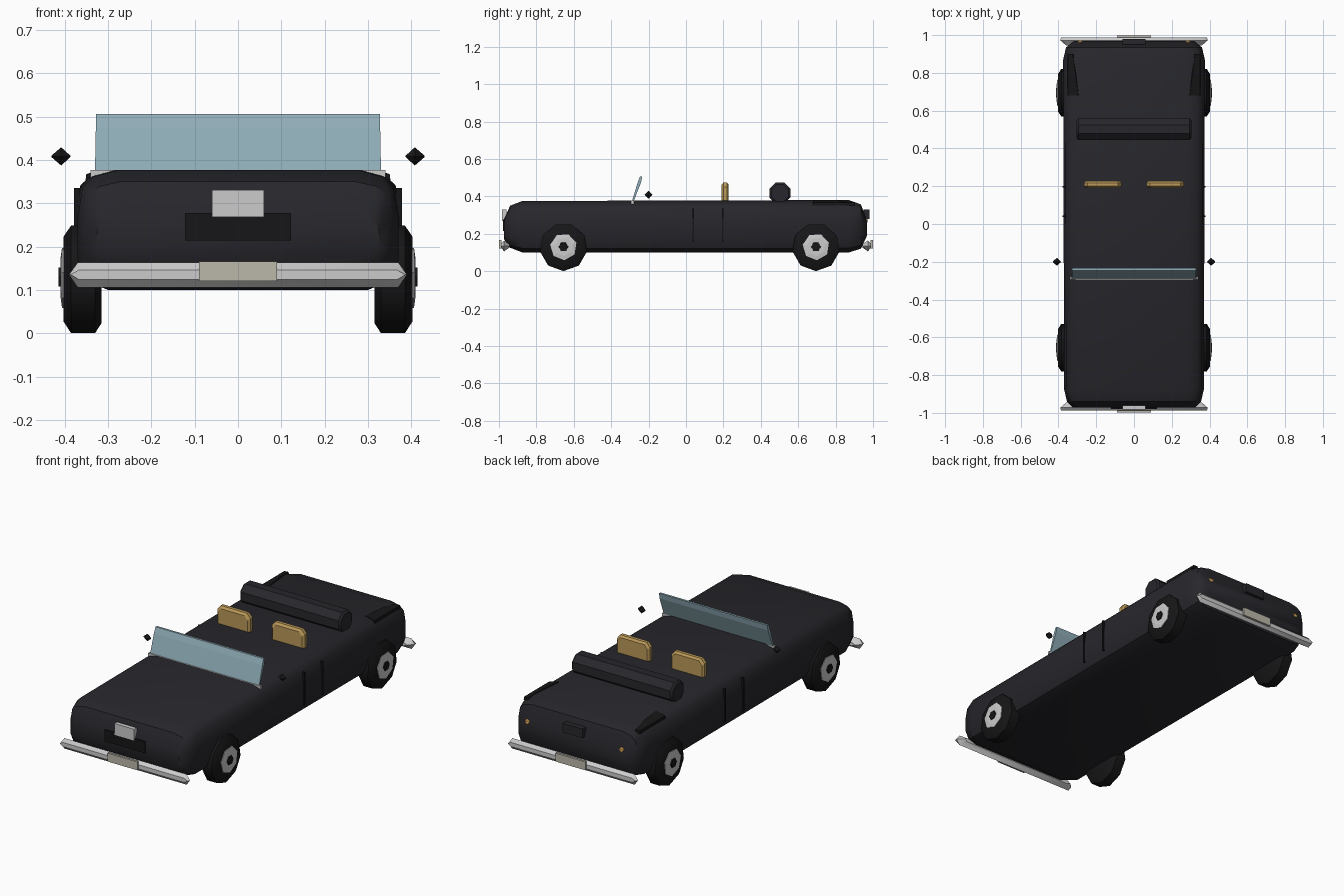
import bpy, bmesh
from math import sin, cos, pi
from mathutils import Matrix

if "Cube" in bpy.data.objects:
    bpy.data.objects.remove(bpy.data.objects["Cube"])


def material(name, color):
    m = bpy.data.materials.new(name)
    m.diffuse_color = (*color, 1)
    m.use_nodes = True
    m.node_tree.nodes["Principled BSDF"].inputs["Base Color"].default_value = m.diffuse_color
    return m


PAINT = material("dark_paint", (0.02, 0.02, 0.025))
BLACK = material("black_rubber", (0.008, 0.008, 0.009))
CHROME = material("chrome", (0.65, 0.65, 0.66))
GLASS = material("glass", (0.28, 0.42, 0.48))
TAN = material("tan_leather", (0.5, 0.32, 0.1))
CREAM = material("lamp_cream", (0.8, 0.65, 0.38))
AMBER = material("lamp_amber", (0.6, 0.32, 0.08))
PLATE = material("plate_beige", (0.5, 0.48, 0.4))


def loft(name, rings, mat, smooth=False):
    """Skin a list of equal-length point rings and cap both ends."""
    bm = bmesh.new()
    vs = [[bm.verts.new(p) for p in ring] for ring in rings]
    n = len(vs[0])
    for a, b in zip(vs, vs[1:]):
        for i in range(n):
            bm.faces.new((a[i], a[(i + 1) % n], b[(i + 1) % n], b[i]))
    bm.faces.new(vs[0])
    bm.faces.new(vs[-1])
    bmesh.ops.recalc_face_normals(bm, faces=bm.faces)
    me = bpy.data.meshes.new(name)
    bm.to_mesh(me)
    bm.free()
    me.materials.append(mat)
    ob = bpy.data.objects.new(name, me)
    bpy.context.collection.objects.link(ob)
    if smooth:
        bpy.ops.object.select_all(action='DESELECT')
        ob.select_set(True)
        bpy.context.view_layer.objects.active = ob
        bpy.ops.object.shade_smooth_by_angle(angle=0.7)
    return ob


def box(name, x, y, z, mat):
    rings = [[(x[0], b, z[0]), (x[1], b, z[0]), (x[1], b, z[1]), (x[0], b, z[1])] for b in y]
    return loft(name, rings, mat)


def lathe_x(name, centre_y, centre_z, profile, sides, mat, turn=0.0, smooth=False):
    """Rings of (x, radius) around an axis along x."""
    rings = []
    for x, r in profile:
        rings.append([(x, centre_y + r * cos(turn + 2 * pi * i / sides),
                       centre_z + r * sin(turn + 2 * pi * i / sides)) for i in range(sides)])
    return loft(name, rings, mat, smooth)


# body: chamfered section swept along y
half = [(0.8, 0), (0.95, 0.08), (1, 0.25), (1, 0.6), (0.97, 0.86), (0.9, 0.95), (0.76, 1)]
section = half + [(-u, v) for u, v in reversed(half)]
stations = [(-0.972, 0.325, 0.17, 0.28), (-0.94, 0.355, 0.125, 0.35), (-0.875, 0.37, 0.1, 0.375),
            (0.87, 0.375, 0.1, 0.38), (0.935, 0.36, 0.12, 0.357), (0.968, 0.32, 0.19, 0.27)]
loft("body", [[(u * w, y, lo + v * (hi - lo)) for u, v in section]
              for y, w, lo, hi in stations], PAINT, True)

# wheels: tyre, hub disc and dark hub cap at each corner
for end, y in (("front", -0.655), ("rear", 0.695)):
    for side, s in (("left", -1), ("right", 1)):
        tag = f"{end}_{side}"
        lathe_x(f"tyre_{tag}", y, 0.128,
                [(s * 0.315, 0.105), (s * 0.33, 0.128), (s * 0.385, 0.128), (s * 0.403, 0.1)],
                9, BLACK, 0.52, True)
        lathe_x(f"hub_{tag}", y, 0.13, [(s * 0.39, 0.072), (s * 0.406, 0.072), (s * 0.409, 0.05)],
                7, CHROME, 0.3)
        lathe_x(f"hub_cap_{tag}", y, 0.13, [(s * 0.4, 0.027), (s * 0.414, 0.025)], 6, BLACK)

# bumpers with pointed ends, plus number plates
outline = [(0.39, 0.135), (0.37, 0.163), (-0.37, 0.163), (-0.39, 0.135), (-0.37, 0.106), (0.37, 0.106)]
for end, s in (("front", -1), ("rear", 1)):
    loft(f"{end}_bumper",
         [[(x * k, s * y, 0.135 + (z - 0.135) * h) for x, z in outline]
          for y, k, h in ((0.945, 0.92, 0.35), (0.972, 1, 1), (0.988, 0.99, 0.4))], CHROME, True)
    box(f"{end}_plate", (-0.09, 0.09), (s * 0.987, s * 0.999), (0.12, 0.166), PLATE)

# nose panel, grille and tail panel
box("nose_panel", (-0.06, 0.06), (-0.983, -0.96), (0.268, 0.33), CHROME)
box("grille", (-0.122, 0.122), (-0.979, -0.96), (0.214, 0.277), BLACK)
box("tail_panel", (-0.06, 0.06), (0.95, 0.98), (0.28, 0.33), PAINT)

# windscreen leaning back, with chrome sill
loft("windscreen",
     [[(-w, y0, z), (w, y0, z), (w, y1, z), (-w, y1, z)]
      for w, y0, y1, z in ((0.33, -0.29, -0.281, 0.37), (0.328, -0.258, -0.24, 0.475),
                           (0.327, -0.246, -0.234, 0.506))], GLASS)
box("windscreen_sill", (-0.34, 0.34), (-0.293, -0.279), (0.36, 0.377), CHROME)

# folded roof roll
lathe_x("folded_roof", 0.502, 0.417, [(-0.305, 0.05), (-0.295, 0.061), (0.295, 0.061), (0.305, 0.05)],
        8, PAINT, pi / 8, True)

for side, s in (("left", -1), ("right", 1)):
    # seat back with chamfered top corners
    seat = [(-0.1, 0.375), (0.1, 0.375), (0.1, 0.45), (0.08, 0.474), (-0.08, 0.474), (-0.1, 0.45)]
    loft(f"seat_{side}",
         [[(s * 0.165 + x * k, y, 0.375 + (z - 0.375) * k) for x, z in seat]
          for y, k in ((0.19, 0.88), (0.2, 1), (0.218, 1), (0.228, 0.9))], TAN)
    # diamond side mirror
    lathe_x(f"mirror_{side}", -0.2, 0.408,
            [(s * 0.387, 0.002), (s * 0.408, 0.021), (s * 0.43, 0.002)], 4, BLACK)
    # door seams
    for k, y in enumerate((0.04, 0.197)):
        box(f"door_seam_{side}_{k}", (s * 0.365, s * 0.378), (y - 0.004, y + 0.004), (0.155, 0.335), BLACK)
    # tapered rear deck fin
    loft(f"rear_fin_{side}",
         [[(s * (0.318 - w), y, z), (s * 0.352, y, 0.35), (s * 0.35, y, 0.367), (s * (0.325 - w), y, z + 0.017)]
          for y, w, z in ((0.68, 0.03, 0.363), (0.8, 0.015, 0.363), (0.9, 0.0, 0.352))], BLACK)
    # lamps
    for name, y, x, mat in (("headlamp", -0.958, 0.265, CREAM), ("tail_lamp", 0.957, 0.285, AMBER)):
        bm = bmesh.new()
        bmesh.ops.create_icosphere(bm, subdivisions=1, radius=1,
                                   matrix=Matrix.Translation((s * x, y, 0.27)) @ Matrix.Diagonal((0.022, 0.016, 0.018, 1)))
        me = bpy.data.meshes.new(name)
        bm.to_mesh(me)
        bm.free()
        me.materials.append(mat)
        bpy.context.collection.objects.link(bpy.data.objects.new(f"{name}_{side}", me))
